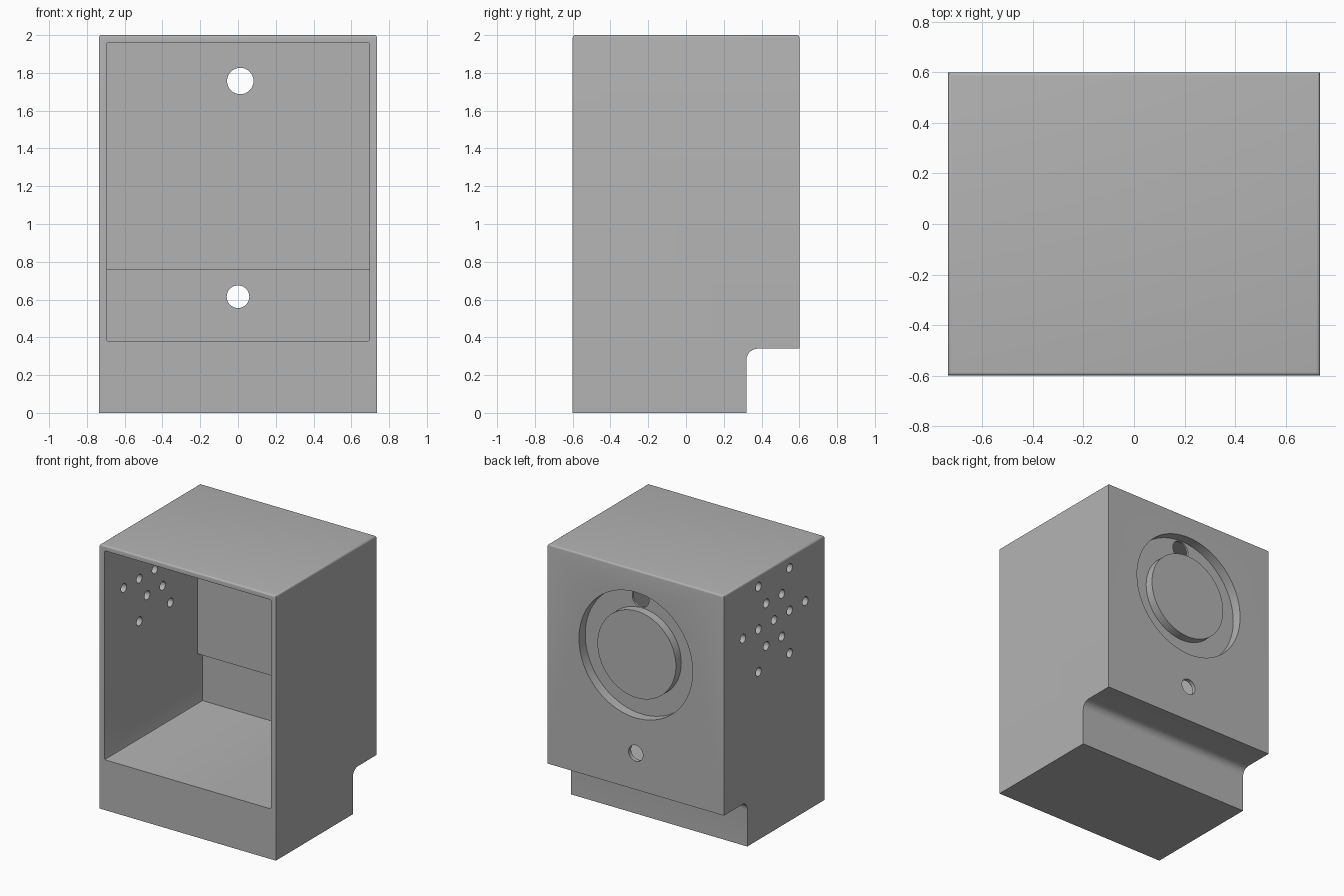
import bpy
import bmesh
import math
from mathutils import Matrix

if "Cube" in bpy.data.objects:
    bpy.data.objects.remove(bpy.data.objects["Cube"], do_unlink=True)

grey = bpy.data.materials.new("plain grey")
grey.use_nodes = True
grey.diffuse_color = (0.45, 0.45, 0.45, 1)
grey.node_tree.nodes["Principled BSDF"].inputs["Base Color"].default_value = grey.diffuse_color

HALF_W, HALF_D, HEIGHT = 0.737, 0.6, 2.0
GROOVE_FLOOR = 0.525
DIAL_Z = 1.357


def finish(bm, name):
    bmesh.ops.recalc_face_normals(bm, faces=bm.faces[:])
    mesh = bpy.data.meshes.new(name)
    bm.to_mesh(mesh)
    bm.free()
    mesh.materials.append(grey)
    obj = bpy.data.objects.new(name, mesh)
    bpy.context.collection.objects.link(obj)
    return obj


def extrude_profile(half_width, points):
    """Side profile of (y, z) points extruded symmetrically along x."""
    bm = bmesh.new()
    face = bm.faces.new([bm.verts.new((-half_width, y, z)) for y, z in points])
    new = bmesh.ops.extrude_face_region(bm, geom=[face])["geom"]
    bmesh.ops.translate(bm, vec=(2 * half_width, 0, 0),
                        verts=[v for v in new if isinstance(v, bmesh.types.BMVert)])
    return bm


def add_cylinder(bm, axis, centre, radius, depth, segments=32):
    turn = Matrix.Rotation(math.pi / 2, 4, "Y" if axis == "X" else "X")
    bmesh.ops.create_cone(bm, cap_ends=True, segments=segments, radius1=radius,
                          radius2=radius, depth=depth,
                          matrix=Matrix.Translation(centre) @ turn)


def cut(target, cutter):
    mod = target.modifiers.new("cut", "BOOLEAN")
    mod.object = cutter
    mod.solver = "EXACT"
    with bpy.context.temp_override(object=target, active_object=target):
        bpy.ops.object.modifier_apply(modifier=mod.name)
    bpy.data.objects.remove(cutter, do_unlink=True)


def smooth(obj):
    bpy.ops.object.select_all(action="DESELECT")
    obj.select_set(True)
    bpy.context.view_layer.objects.active = obj
    bpy.ops.object.shade_smooth_by_angle(angle=math.radians(32))


# Cabinet body with a rounded notch under the back
fillet = [(0.38 - 0.06 * math.cos(a), 0.28 + 0.06 * math.sin(a))
          for a in (i * math.pi / 16 for i in range(9))]
profile = [(-HALF_D, 0), (0.32, 0), *fillet, (HALF_D, 0.34),
           (HALF_D, HEIGHT), (-HALF_D, HEIGHT)]
bm = extrude_profile(HALF_W, profile)
top_edges = [e for e in bm.edges if all(v.co.z > HEIGHT - 0.001 for v in e.verts)]
bmesh.ops.bevel(bm, geom=top_edges, offset=0.014, segments=4, profile=0.5,
                affect="EDGES")
cabinet = finish(bm, "cabinet")

# Open compartment, with a thicker upper back wall
bm = extrude_profile(0.695, [(-0.8, 0.38), (0.57, 0.38), (0.57, 0.757),
                             (0.51, 0.757), (0.51, 1.96), (-0.8, 1.96)])
corners = [e for e in bm.edges if abs(e.verts[0].co.x - e.verts[1].co.x) < 0.001
           and abs(e.verts[0].co.z - e.verts[1].co.z) < 0.001
           and not 0.7 < e.verts[0].co.z < 0.8]
bmesh.ops.bevel(bm, geom=corners, offset=0.008, segments=2, profile=0.5,
                affect="EDGES")
cut(cabinet, finish(bm, "compartment_cutter"))

# Round recess in the back
bm = bmesh.new()
add_cylinder(bm, "Y", (0, GROOVE_FLOOR + 0.1, DIAL_Z), 0.475, 0.2, 96)
cut(cabinet, finish(bm, "recess_cutter"))

# Cable holes through the back wall
bm = bmesh.new()
add_cylinder(bm, "Y", (0.012, 0.5, 1.757), 0.07, 0.3)
add_cylinder(bm, "Y", (0, 0.55, 0.615), 0.06, 0.3)
cut(cabinet, finish(bm, "cable_hole_cutter"))

# Star of vent holes through the right wall
bm = bmesh.new()
add_cylinder(bm, "X", (-0.72, 0, 1.591), 0.033, 0.15, 20)
for ring in (0.186, 0.372):
    for i in range(6):
        a = i * math.pi / 3
        add_cylinder(bm, "X", (-0.72, ring * math.cos(a), 1.591 + ring * math.sin(a)),
                     0.033, 0.15, 20)
cut(cabinet, finish(bm, "vent_cutter"))
smooth(cabinet)

# Raised disc in the middle of the recess
bm = bmesh.new()
add_cylinder(bm, "Y", (0, 0.553, DIAL_Z), 0.328, 0.072, 96)
disc = finish(bm, "back_disc")
smooth(disc)
